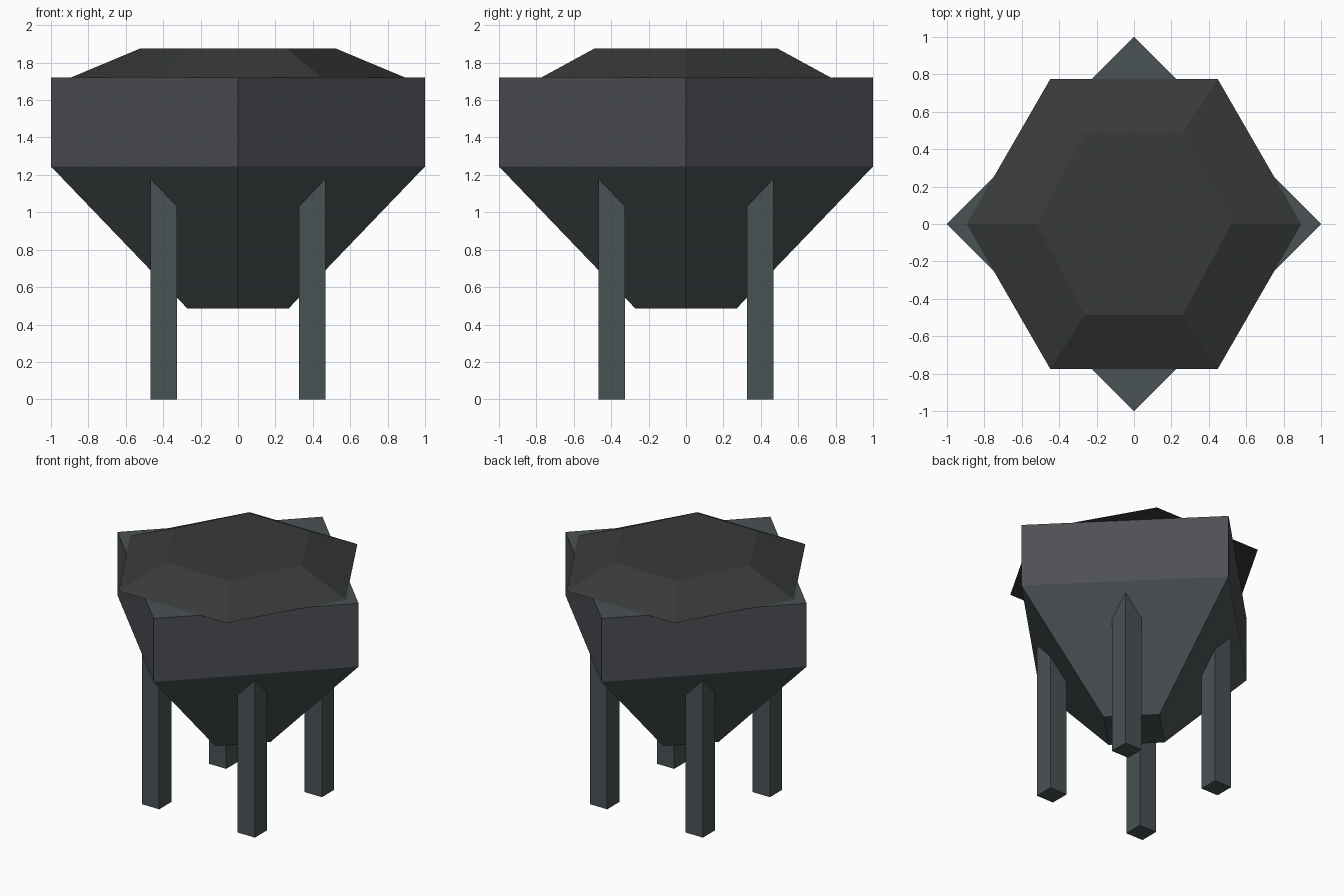
import bpy, bmesh
from math import cos, sin, pi

if "Cube" in bpy.data.objects:
    bpy.data.objects.remove(bpy.data.objects["Cube"])


def material(name, rgb):
    m = bpy.data.materials.new(name)
    m.diffuse_color = (*rgb, 1)
    m.use_nodes = True
    m.node_tree.nodes["Principled BSDF"].inputs["Base Color"].default_value = m.diffuse_color
    return m


def loft(name, sides, rings, mat):
    """Closed solid through stacked rings given as (x radius, y radius, z)."""
    bm = bmesh.new()
    loops = [[bm.verts.new((rx * cos(2 * pi * i / sides), ry * sin(2 * pi * i / sides), z))
              for i in range(sides)] for rx, ry, z in rings]
    for a, b in zip(loops, loops[1:]):
        for i in range(sides):
            j = (i + 1) % sides
            bm.faces.new((a[i], a[j], b[j], b[i]))
    bm.faces.new(loops[0][::-1])
    bm.faces.new(loops[-1])
    me = bpy.data.meshes.new(name)
    bm.to_mesh(me)
    bm.free()
    me.materials.append(mat)
    ob = bpy.data.objects.new(name, me)
    bpy.context.collection.objects.link(ob)
    return ob


steel = material("steel", (0.068, 0.084, 0.09))
band = material("band_steel", (0.075, 0.08, 0.09))
dark = material("dark_steel", (0.04, 0.043, 0.043))

# Four-sided hopper: tapered funnel with an upright band and flat top
hopper = loft("hopper", 4, [(0.27, 0.27, 0.485), (1, 1, 1.245), (1, 1, 1.72)], steel)
hopper.data.materials.append(band)
for p in hopper.data.polygons:
    if abs(p.normal.z) < 0.01:
        p.material_index = 1

# Six-sided bevelled lid
loft("lid", 6, [(0.895, 0.895, 1.72), (0.52, 0.487 / sin(pi / 3), 1.877)], dark)

# Square legs running up into the funnel faces
for side, sx in (("left", -1), ("right", 1)):
    for end, sy in (("front", -1), ("back", 1)):
        bpy.ops.mesh.primitive_cube_add(size=1, location=(sx * 0.397, sy * 0.397, 0.595))
        leg = bpy.context.object
        leg.name = f"{end}_{side}_leg"
        leg.scale = (0.143, 0.143, 1.19)
        leg.data.materials.append(steel)
